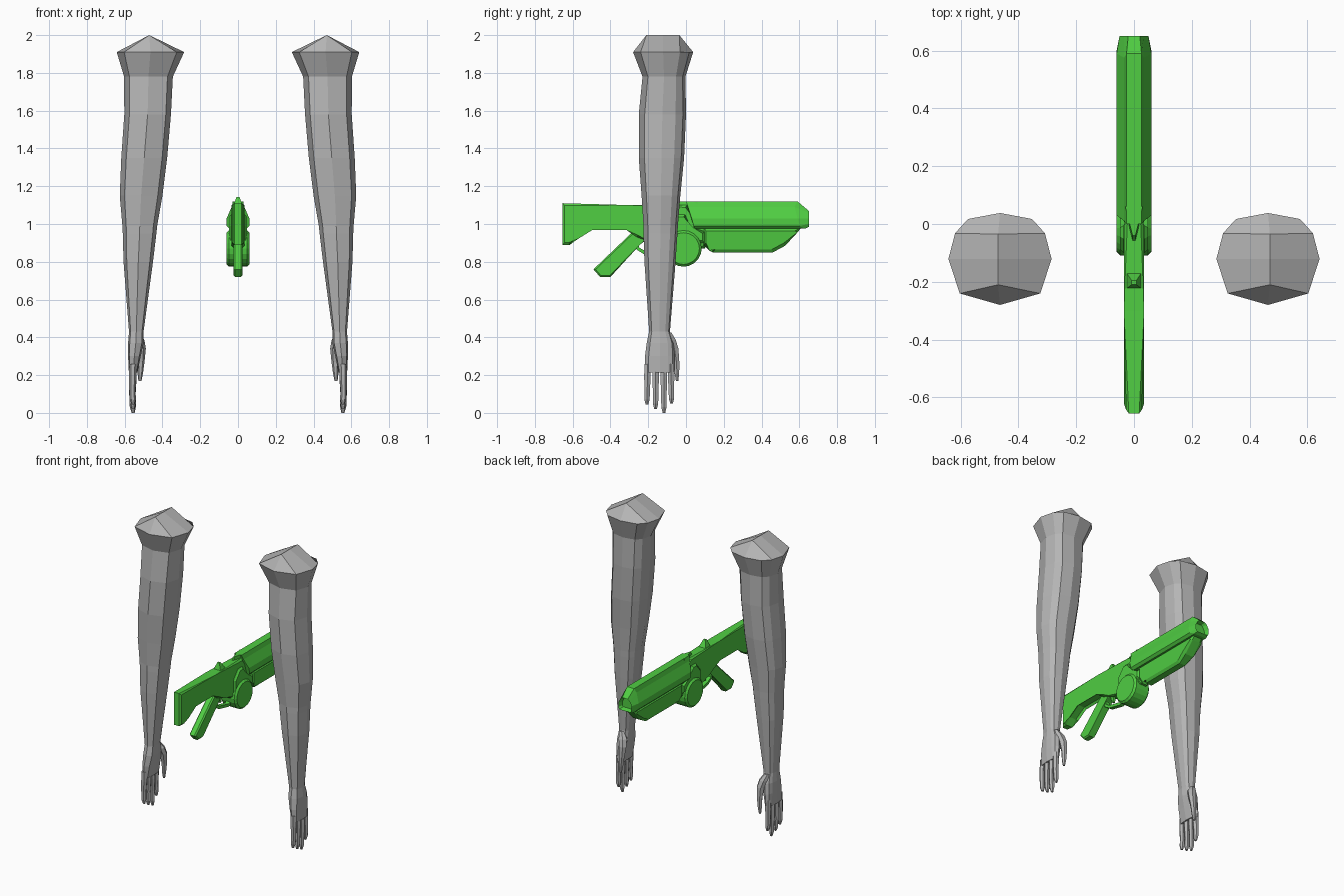
import bpy, bmesh, math
from mathutils import Vector, Matrix

if "Cube" in bpy.data.objects:
    bpy.data.objects.remove(bpy.data.objects["Cube"])


def material(name, rgb):
    m = bpy.data.materials.new(name)
    m.diffuse_color = (*rgb, 1)
    m.use_nodes = True
    m.node_tree.nodes["Principled BSDF"].inputs["Base Color"].default_value = m.diffuse_color
    return m


GREY = material("arm_grey", (0.46, 0.46, 0.46))
GREEN = material("blaster_green", (0.08, 0.61, 0.055))


def finish(bm, name, mat):
    bmesh.ops.recalc_face_normals(bm, faces=bm.faces)
    me = bpy.data.meshes.new(name)
    bm.to_mesh(me)
    bm.free()
    me.materials.append(mat)
    ob = bpy.data.objects.new(name, me)
    bpy.context.collection.objects.link(ob)
    return ob


def skin(bm, loops, cap_start=True, cap_end=True):
    """Join point loops into a closed tube."""
    rows = [[bm.verts.new(p) for p in loop] for loop in loops]
    n = len(rows[0])
    for a, b in zip(rows, rows[1:]):
        for i in range(n):
            bm.faces.new((a[i], a[(i + 1) % n], b[(i + 1) % n], b[i]))
    if cap_start:
        bm.faces.new(rows[0])
    if cap_end:
        bm.faces.new(rows[-1])
    return rows


def plate(name, outline, w, chamfer=0.0, taper=None):
    """Side outline (y, z) given thickness across x, with chamfered rims."""
    bm = bmesh.new()
    skin(bm, [[(s * w, y, z) for y, z in outline] for s in (-1, 1)])
    if chamfer:
        rim = [e for e in bm.edges if e.verts[0].co.x * e.verts[1].co.x > 0]
        bmesh.ops.bevel(bm, geom=rim, offset=chamfer, segments=1, affect='EDGES')
    if taper:
        for v in bm.verts:
            v.co.x *= taper(v.co)
    return finish(bm, name, GREEN)


# ---------- arms ----------
HALF = [(0, 1), (.62, .87), (.87, .56), (1, 0), (.78, -.75), (0, -1)]
DECAGON = HALF + [(-x, y) for x, y in HALF[4:0:-1]]
HEXAGON = [(math.cos(math.pi / 3 * i), math.sin(math.pi / 3 * i)) for i in range(6)]


def ring(shape, x0, x1, y0, y1, z, side):
    cx, cy, rx, ry = (x0 + x1) / 2, (y0 + y1) / 2, (x1 - x0) / 2, (y1 - y0) / 2
    return [(side * (cx + rx * x), cy + ry * y, z) for x, y in shape]


# x min, x max, y min, y max, z
ARM = [(.285, .642, -.28, .038, 1.91), (.345, .603, -.23, -.003, 1.78),
       (.355, .602, -.25, 0, 1.58), (.375, .618, -.25, -.01, 1.35),
       (.40, .626, -.235, -.03, 1.15), (.428, .612, -.225, -.043, .99),
       (.432, .61, -.225, -.045, .95), (.45, .606, -.22, -.055, .80),
       (.50, .577, -.195, -.085, .43)]
PALM = [ARM[-1], (.50, .582, -.208, -.065, .37),
        (.515, .582, -.217, -.06, .30), (.532, .578, -.217, -.06, .215)]
FINGERS = [(-.203, .045), (-.160, .02), (-.118, 0), (-.080, .05)]

for side, label in ((1, "right"), (-1, "left")):
    # arm with a ridged shoulder cap
    bm = bmesh.new()
    rows = skin(bm, [ring(DECAGON, *r, side) for r in ARM], False, True)
    top = rows[0]
    back, mid, front = [bm.verts.new((side * .47, y, 2)) for y in (-.035, -.121, -.21)]
    for f in ((top[0], top[1], top[2], back), (top[2], top[3], mid, back),
              (top[3], top[4], front, mid), (top[4], top[5], front),
              (top[5], top[6], front), (top[6], top[7], mid, front),
              (top[7], top[8], back, mid), (top[8], top[9], top[0], back)):
        bm.faces.new(f)
    finish(bm, label + "_arm", GREY)

    # palm
    bm = bmesh.new()
    skin(bm, [ring(DECAGON, *r, side) for r in PALM])
    finish(bm, label + "_palm", GREY)

    # fingers: knuckle, middle joints and tip
    for k, (y, tip) in enumerate(FINGERS):
        bm = bmesh.new()
        loops = []
        for t, r, cx in ((0, .019, .556), (.3, .02, .557), (.62, .017, .559),
                         (.88, .016, .557), (1, .008, .555)):
            z = .26 + (tip - .26) * t
            cy = y + (y + .14) * .06 * t
            loops.append(ring(HEXAGON, cx - r, cx + r, cy - r, cy + r, z, side))
        skin(bm, loops)
        finish(bm, f"{label}_finger_{k + 1}", GREY)

    # thumb
    bm = bmesh.new()
    skin(bm, [ring(HEXAGON, *r, side) for r in
              ((.525, .56, -.10, -.075, .425), (.495, .555, -.105, -.05, .385),
               (.488, .54, -.085, -.037, .34), (.495, .533, -.068, -.033, .27),
               (.503, .532, -.062, -.034, .21), (.511, .527, -.054, -.04, .168))])
    finish(bm, label + "_thumb", GREY)

# ---------- blaster ----------
plate("stock_and_receiver",
      [(-.655, 1.11), (-.655, .89), (-.615, .89), (-.58, .93), (-.50, .98),
       (-.31, .98), (-.26, .93), (-.20, .91), (-.10, .87), (.10, .87),
       (.12, .99), (.045, 1.0), (.005, 1.10), (-.30, 1.10)],
      .035, .012, lambda c: .78 if c.y < -.63 else 1)

plate("grip", [(-.27, .97), (-.49, .76), (-.455, .72), (-.40, .72),
               (-.245, .90), (-.19, .93)], .024, .008)

plate("trigger_guard",
      [(-.262, .93), (-.262, .865), (-.22, .838), (-.12, .815), (-.08, .83),
       (-.08, .85), (-.12, .835), (-.212, .855), (-.248, .875), (-.248, .93)], .014)

plate("trigger", [(-.215, .92), (-.20, .87), (-.19, .87), (-.18, .92)], .008)

# wedge under the barrel cover that points back along the top
plate("top_wedge", [(-.07, 1.085), (.06, 1.085), (.06, 1.12), (-.04, 1.12)],
      .03, 0, lambda c: .15 if c.y < -.03 else 1)

plate("rear_sight", [(-.225, 1.09), (-.21, 1.142), (-.195, 1.142), (-.165, 1.09)],
      .028, 0, lambda c: .3 if c.z > 1.12 else 1)

# side panels of the receiver
plate("receiver_panel", [(-.10, .90), (-.10, .99), (-.05, 1.05), (-.005, 1.05),
                         (.03, .97), (.10, .96), (.10, .90)], .048, .012)

# drum with bevelled rims
bm = bmesh.new()
bmesh.ops.create_cone(bm, cap_ends=True, segments=20, radius1=.096, radius2=.096, depth=.12,
                      matrix=Matrix.Translation((0, -.013, .87)) @ Matrix.Rotation(math.pi / 2, 4, 'Y'))
rims = [e for e in bm.edges if abs(e.verts[0].co.x - e.verts[1].co.x) < .01]
bmesh.ops.bevel(bm, geom=rims, offset=.012, segments=1, affect='EDGES')
finish(bm, "drum", GREEN)


# barrel cover: half sections of (x, y, z), mirrored and skinned along y
def mirrored(half):
    return half + [(-x, y, z) for x, y, z in reversed(half)]


bm = bmesh.new()
rear = [(.026, .0, 1.12), (.034, .01, 1.09), (.06, .03, 1.03), (.06, .04, .99), (.045, .045, .975)]
fore = [(.026, .59, 1.12), (.034, .575, 1.09), (.06, .59, 1.03), (.06, .60, .99), (.045, .63, .975)]
nose = [(.02, .65, 1.07), (.034, .65, 1.06), (.05, .65, 1.03), (.05, .65, 1.0), (.04, .65, .985)]
skin(bm, [mirrored(s) for s in (rear, fore, nose)])
bm.normal_update()
muzzle = [f for f in bm.faces if f.calc_center_median().y > .645]
bmesh.ops.recalc_face_normals(bm, faces=bm.faces)
bmesh.ops.inset_region(bm, faces=muzzle, thickness=.01, depth=0)
for v in muzzle[0].verts:
    v.co.y -= .03
finish(bm, "barrel_cover", GREEN)

plate("fore_grip", [(.09, .98), (.61, .98), (.59, .955), (.525, .885), (.46, .85),
                    (.14, .85), (.14, .87), (.09, .89)], .045, .016,
      lambda c: .75 if c.z < .87 else 1)
